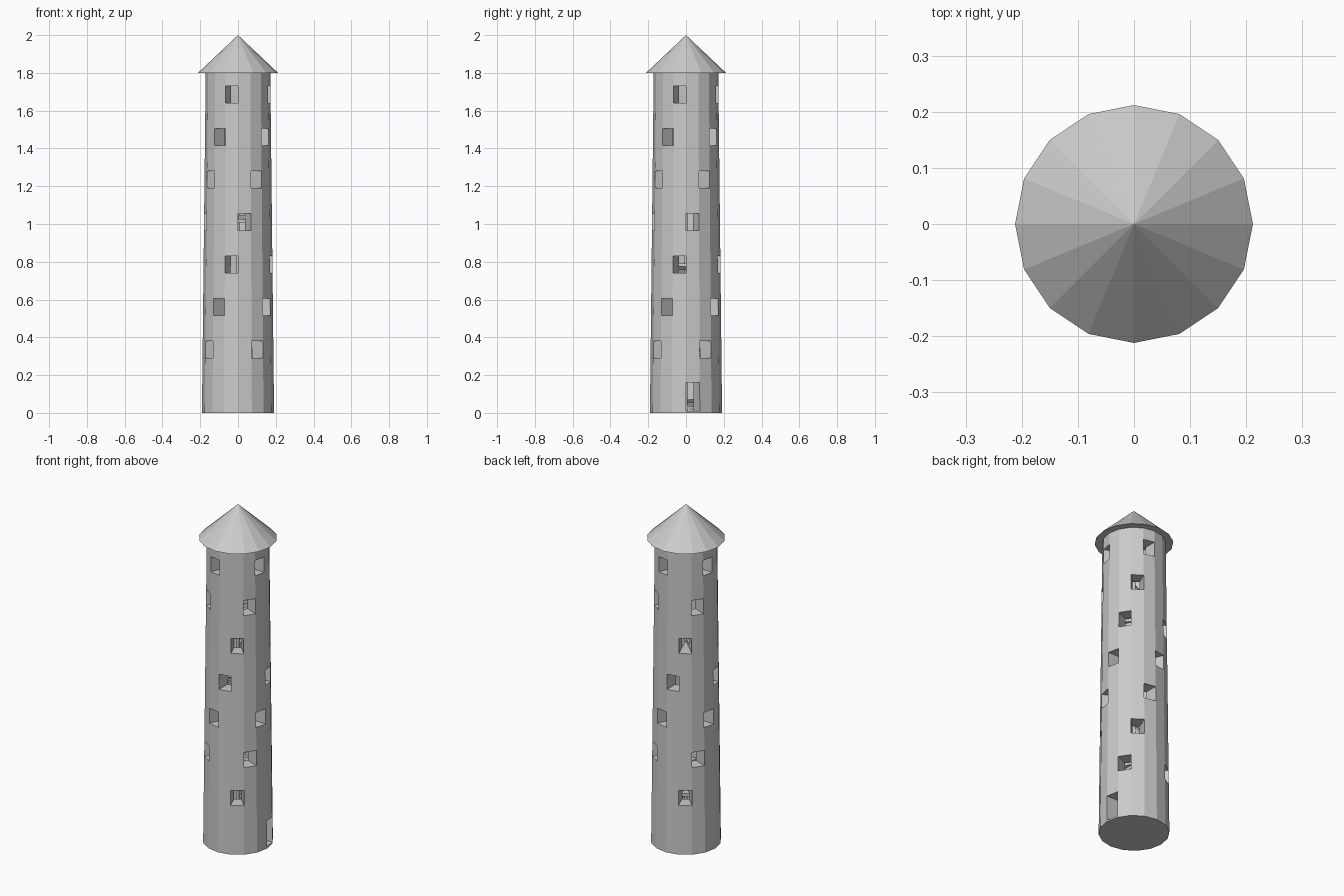
import bpy, bmesh, math
from mathutils import Matrix

default = bpy.data.objects.get("Cube")
if default:
    bpy.data.objects.remove(default, do_unlink=True)

SIDES = 16
STEP_ANGLE = math.tau / SIDES
HEIGHT = 1.8
R_BASE, R_TOP = 0.191, 0.171
INNER = 0.55          # inner radius as a share of the outer radius

stone = bpy.data.materials.new("pale_grey_stone")
stone.use_nodes = True
stone.diffuse_color = (0.6, 0.6, 0.6, 1)
stone.node_tree.nodes["Principled BSDF"].inputs["Base Color"].default_value = (0.6, 0.6, 0.6, 1)


def finish(bm, name):
    bmesh.ops.recalc_face_normals(bm, faces=bm.faces)
    mesh = bpy.data.meshes.new(name)
    bm.to_mesh(mesh)
    bm.free()
    mesh.materials.append(stone)
    obj = bpy.data.objects.new(name, mesh)
    bpy.context.collection.objects.link(obj)
    return obj


def polar(r, angle, z):
    return (r * math.cos(angle), r * math.sin(angle), z)


def cone(name, r1, r2, z0, z1):
    bm = bmesh.new()
    bmesh.ops.create_cone(bm, cap_ends=True, segments=SIDES, radius1=r1, radius2=r2,
                          depth=z1 - z0,
                          matrix=Matrix.Translation((0, 0, (z0 + z1) / 2))
                          @ Matrix.Rotation(math.pi / 2, 4, "Z"))
    return finish(bm, name)


# Tower wall: a tapered tube with a door and spiralling rows of windows left open
window_rows = [(0.29 + 0.225 * k, 0.38 + 0.225 * k) for k in range(7)]
levels = [0, 0.01, 0.16] + [z for row in window_rows for z in row] + [HEIGHT]
bm = bmesh.new()
rings = []
for z in levels:
    r = R_BASE + (R_TOP - R_BASE) * z / HEIGHT
    rings.append([bm.verts.new(polar(r, j * STEP_ANGLE, z)) for j in range(SIDES)])


def is_open(band, side):
    if band == 1:
        return side == 0                       # door
    if band >= 3 and band % 2 == 1:
        row = (band - 3) // 2
        return row < 7 and side % 4 == (1 + row) % 4
    return False


for band in range(len(levels) - 1):
    low, high = rings[band], rings[band + 1]
    for j in range(SIDES):
        if not is_open(band, j):
            n = (j + 1) % SIDES
            bm.faces.new((low[j], low[n], high[n], high[j]))

# Thicken the wall inwards, with radial sides on every opening
result = bmesh.ops.extrude_face_region(bm, geom=bm.faces[:], use_keep_orig=True)
for item in result["geom"]:
    if isinstance(item, bmesh.types.BMVert):
        item.co.x *= INNER
        item.co.y *= INNER
finish(bm, "tower_wall")

# Floor, roof and the central pole of the stair
cone("floor", R_BASE - 0.001, R_BASE - 0.001, 0, 0.009)
cone("roof", 0.212, 0, HEIGHT, 2.0)
cone("stair_pole", 0.008, 0.008, 0, 1.58)

# Spiral stair: wedge treads climbing anticlockwise
RISE = 0.018
bm = bmesh.new()
for i in range(86):
    a = math.pi / 2 + i * STEP_ANGLE
    z = RISE * i
    r = INNER * (R_BASE + (R_TOP - R_BASE) * z / HEIGHT) + 0.002
    bottom = bm.faces.new([bm.verts.new(p) for p in (
        (0, 0, z), polar(r, a, z), polar(r, a + STEP_ANGLE, z))])
    top = bmesh.ops.extrude_face_region(bm, geom=[bottom], use_keep_orig=True)
    bmesh.ops.translate(bm, vec=(0, 0, RISE),
                        verts=[v for v in top["geom"] if isinstance(v, bmesh.types.BMVert)])
finish(bm, "spiral_stair")
